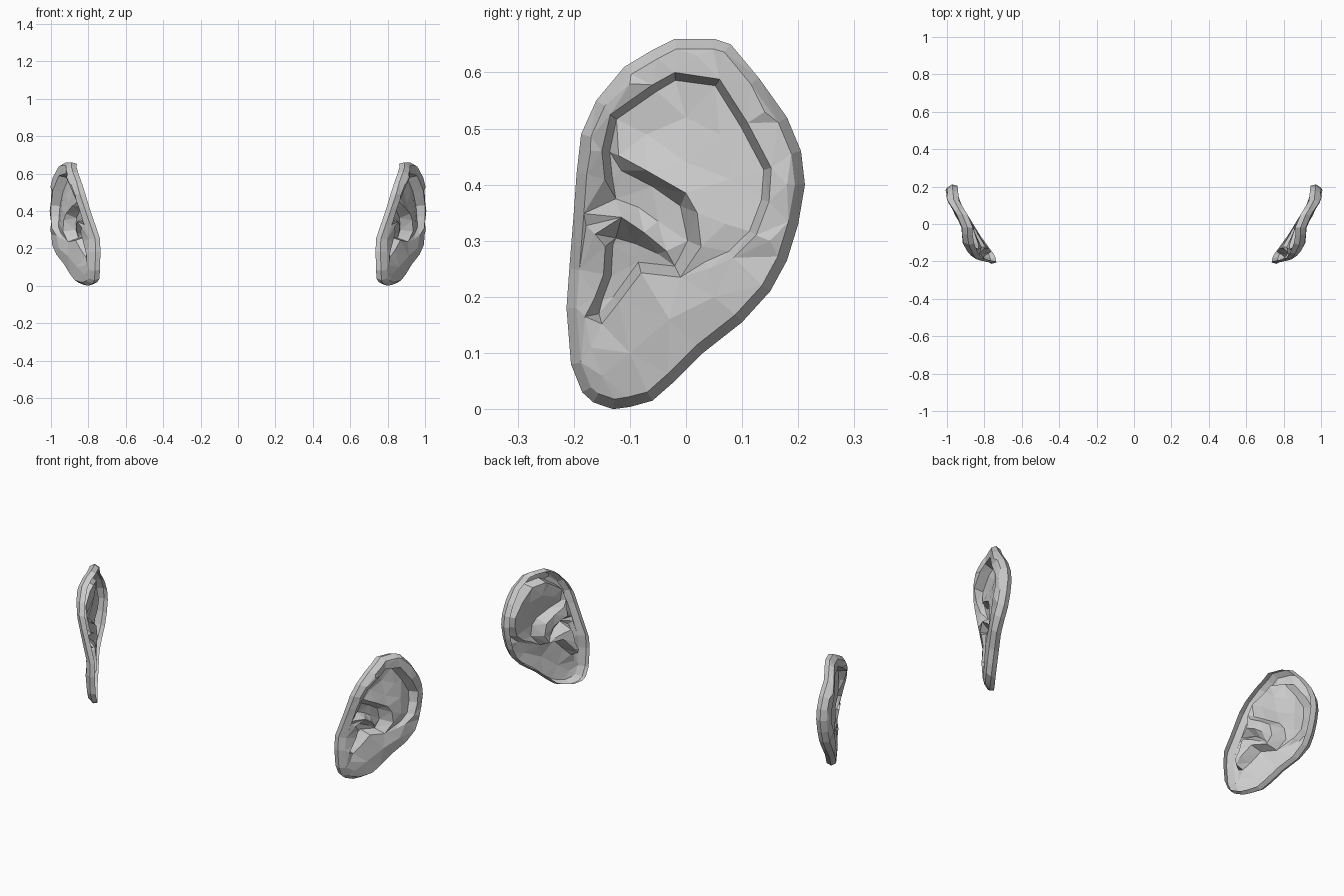
import bpy, bmesh
from mathutils import Vector
from mathutils.geometry import delaunay_2d_cdt

if "Cube" in bpy.data.objects:
    bpy.data.objects.remove(bpy.data.objects["Cube"])

# Feature lines of the ear in side view (y, z)
OUTLINE = [(.05, .66), (.08, .65), (.13, .59), (.18, .52), (.205, .46), (.212, .40), (.20, .33),
           (.18, .265), (.15, .21), (.10, .155), (.03, .10), (-.02, .05), (-.06, .015), (-.10, .004),
           (-.13, 0), (-.165, .012), (-.185, .03), (-.205, .08), (-.213, .18), (-.208, .25),
           (-.20, .35), (-.195, .42), (-.187, .49), (-.16, .55), (-.11, .61), (-.06, .64), (-.02, .66)]
HELIX_LIP = [(-.145, .41), (-.15, .46), (-.135, .525), (-.06, .578), (-.02, .60), (.06, .588),
             (.11, .51), (.152, .43), (.148, .37), (.125, .31), (.085, .27), (.04, .25)]
CONCHA_RIM = [(-.12, .452), (-.07, .425), (0, .385), (.02, .35), (.027, .29), (-.01, .235),
              (-.08, .243), (-.12, .19), (-.15, .152)]
CONCHA_FLOOR = [(-.115, .425), (-.06, .397), (-.01, .362), (.003, .30), (-.02, .255),
                (-.085, .262), (-.13, .20), (-.155, .17)]
TRAGUS = [(-.162, .312), (-.144, .29), (-.147, .24), (-.162, .20), (-.18, .165)]
BASE = [(-.22, .733), (-.17, .743), (-.05, .83), (.06, .896), (.12, .935), (.22, .945)]


def base_x(y, z):
    """Curved sheet that the back edge of the ear lies on."""
    for (y0, x0), (y1, x1) in zip(BASE, BASE[1:]):
        if y <= y1:
            x = x0 + (x1 - x0) * (y - y0) / (y1 - y0)
            break
    return x + min(max(-y / .19, 0), 1) * .33 * max(z - .25, 0)


def inset(pts, d, closed=False):
    """Shift a clockwise line inward by d."""
    n, out = len(pts), []
    for i, p in enumerate(pts):
        a = pts[i - 1] if closed or i else p
        b = pts[(i + 1) % n] if closed or i < n - 1 else p
        t = (Vector(b) - Vector(a)).normalized()
        out.append((p[0] + t.y * d, p[1] - t.x * d))
    return out


points, heights, edges = [], [], []


def line(pts, h, closed=False):
    """Add a constraint line with one height or a list of heights."""
    s, n = len(points), len(pts)
    points.extend(Vector(p) for p in pts)
    heights.extend(h if isinstance(h, list) else [h] * n)
    edges.extend((s + i, s + (i + 1) % n) for i in range(n if closed else n - 1))


# Rim, helix and groove
line(OUTLINE, .028, True)
line(inset(OUTLINE, .018, True), .058, True)
line(HELIX_LIP, [.045, .055] + [.062] * 8 + [.06, .058])
line(inset(HELIX_LIP, .014), [.015] * 8 + [.02, .03, .04, .05])
# Concha bowl, its fold and the tragus
line(CONCHA_RIM, [.035, .05, .06, .06, .06, .055, .06, .06, .055])
line(CONCHA_FLOOR, [.012, .01, .008, .005, .005, .005, .005, .02])
line([(-.178, .327), (-.115, .342), (-.075, .315), (-.035, .282)], [.055, .06, .045, .02])
line([(-.125, .305), (-.09, .295), (-.05, .277)], .005)
line([(-.125, .375), (-.085, .36), (-.05, .335)], .012)
line(TRAGUS, .07)
line(inset(TRAGUS, -.014)[1:4], .005)
# Loose points on the upper hollow, the fold and the lobe
for y, z, h in [(0, .52, .022), (-.07, .49, .018), (.06, .49, .025), (0, .44, .042), (.08, .41, .035),
                (.07, .33, .05), (-.10, .10, .068), (-.03, .16, .07), (.05, .20, .068),
                (-.15, .06, .066), (-.17, .11, .066), (.18, .40, .066), (.15, .30, .066),
                (.02, .63, .066), (-.10, .58, .066), (.14, .53, .066), (-.17, .46, .062)]:
    line([(y, z)], h)


def ear(name, side):
    verts, _, faces = delaunay_2d_cdt(points, edges, [], 1, 1e-5)[:3]
    bm = bmesh.new()
    bv = []
    for v in verts:
        k = min(range(len(points)), key=lambda i: (points[i] - v).length)
        bv.append(bm.verts.new((heights[k], v.x, v.y)))
    for f in faces:
        bm.faces.new([bv[i] for i in f])
    # Rolled-back open edge
    rim = [e for e in bm.edges if e.is_boundary]
    ext = bmesh.ops.extrude_edge_only(bm, edges=rim)["geom"]
    for v in ext:
        if isinstance(v, bmesh.types.BMVert):
            v.co = (0, v.co.y * .965, .33 + (v.co.z - .33) * .975)
    for v in bm.verts:
        v.co.x = side * (v.co.x + base_x(v.co.y, v.co.z))
    bmesh.ops.recalc_face_normals(bm, faces=bm.faces)
    bm.normal_update()
    if side * sum(f.normal.x * f.calc_area() for f in bm.faces) < 0:
        bmesh.ops.reverse_faces(bm, faces=bm.faces)
    mesh = bpy.data.meshes.new(name)
    bm.to_mesh(mesh)
    bm.free()
    bpy.context.collection.objects.link(bpy.data.objects.new(name, mesh))


ear("right_ear", 1)
ear("left_ear", -1)
